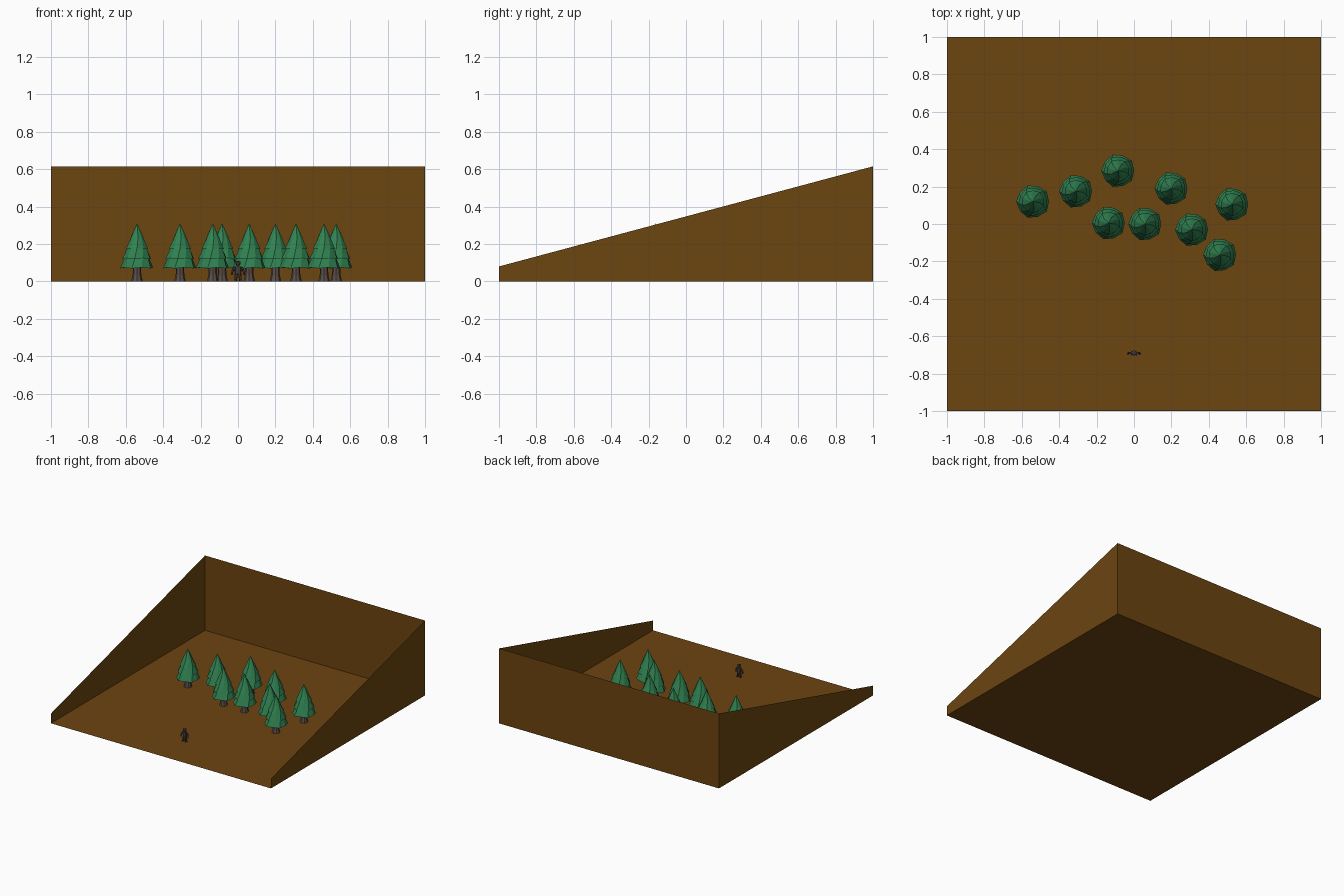
import bpy, bmesh, math
from mathutils import Vector

if "Cube" in bpy.data.objects:
    bpy.data.objects.remove(bpy.data.objects["Cube"])


def material(name, rgb):
    m = bpy.data.materials.new(name)
    m.diffuse_color = (*rgb, 1)
    m.use_nodes = True
    m.node_tree.nodes["Principled BSDF"].inputs["Base Color"].default_value = m.diffuse_color
    return m


BROWN = material("earth brown", (0.150, 0.058, 0.005))
GREEN = material("pine green", (0.030, 0.220, 0.082))
BARK = material("bark grey", (0.105, 0.075, 0.062))
CLOTH = material("dark cloth", (0.060, 0.050, 0.048))
SKIN = material("reddish skin", (0.130, 0.055, 0.038))


def add(name, mesh, mat, loc=(0, 0, 0), rot=0):
    ob = bpy.data.objects.new(name, mesh)
    bpy.context.collection.objects.link(ob)
    if not mesh.materials:
        mesh.materials.append(mat)
    ob.location = loc
    ob.rotation_euler.z = rot
    return ob


def panel(name, pts):
    me = bpy.data.meshes.new(name)
    me.from_pydata(pts, [], [tuple(range(len(pts)))])
    return add(name, me, BROWN)


def lathe(name, profile, sides, twist=0.0, jag=0.0):
    """Rings of (radius, z); radius 0 closes to a point."""
    bm = bmesh.new()
    rings = []
    for k, (r, z) in enumerate(profile):
        if r == 0:
            rings.append([bm.verts.new((0, 0, z))])
            continue
        ring = []
        for i in range(sides):
            a = 2 * math.pi * (i + twist * (k // 2)) / sides
            s = jag if i % 2 else -jag
            ring.append(bm.verts.new((r * (1 + s) * math.cos(a),
                                      r * (1 + s) * math.sin(a), z - s * r)))
        rings.append(ring)
    for a, b in zip(rings, rings[1:]):
        for i in range(sides):
            j = (i + 1) % sides
            if len(a) == 1:
                bm.faces.new((a[0], b[j], b[i]))
            elif len(b) == 1:
                bm.faces.new((a[i], a[j], b[0]))
            else:
                bm.faces.new((a[i], a[j], b[j], b[i]))
    bmesh.ops.recalc_face_normals(bm, faces=bm.faces)
    me = bpy.data.meshes.new(name)
    bm.to_mesh(me)
    bm.free()
    return me


# Open-fronted diorama tray: floor, back wall, sloping side walls
LOW, HIGH = 0.08, 0.615
panel("floor", [(-1, -1, 0), (1, -1, 0), (1, 1, 0), (-1, 1, 0)])
panel("back_wall", [(1, 1, 0), (-1, 1, 0), (-1, 1, HIGH), (1, 1, HIGH)])
panel("right_wall", [(1, -1, 0), (1, 1, 0), (1, 1, HIGH), (1, -1, LOW)])
panel("left_wall", [(-1, 1, 0), (-1, -1, 0), (-1, -1, LOW), (-1, 1, HIGH)])

# Pine trees sharing one trunk and one tiered crown
trunk = lathe("trunk", [(0.031, 0), (0.023, 0.035), (0.021, 0.085)], 8)
crown = lathe("crown", [(0, 0.085), (0.088, 0.072), (0.066, 0.127),
                        (0.077, 0.122), (0.052, 0.180), (0.061, 0.175),
                        (0.034, 0.232), (0.038, 0.228), (0, 0.31)],
              10, twist=0.25, jag=0.03)
SPOTS = [(-0.54, 0.12), (-0.31, 0.175), (-0.085, 0.285), (0.2, 0.19),
         (0.525, 0.105), (-0.135, 0.005), (0.06, 0.0), (0.31, -0.03),
         (0.46, -0.165)]
for n, (x, y) in enumerate(SPOTS, 1):
    add(f"tree_trunk_{n}", trunk, BARK, (x, y, 0))
    add(f"tree_crown_{n}", crown, GREEN, (x, y, 0))

# Small standing figure
FX, FY = 0.0, -0.69


def limb(name, a, b, r1, r2, mat, sides=6):
    a, b = Vector(a), Vector(b)
    bm = bmesh.new()
    bmesh.ops.create_cone(bm, cap_ends=True, segments=sides, radius1=r1,
                          radius2=r2, depth=(b - a).length)
    me = bpy.data.meshes.new(name)
    bm.to_mesh(me)
    bm.free()
    ob = add(name, me, mat, (a + b) / 2 + Vector((FX, FY, 0)))
    ob.rotation_euler = (b - a).to_track_quat('Z', 'Y').to_euler()
    return ob


for side, s in (("left", -1), ("right", 1)):
    limb(f"{side}_leg", (s * 0.013, 0, 0.004), (s * 0.009, 0, 0.045),
         0.007, 0.009, CLOTH)
    limb(f"{side}_foot", (s * 0.013, 0.006, 0.005), (s * 0.014, -0.013, 0.005),
         0.006, 0.005, CLOTH)
    limb(f"{side}_upper_arm", (s * 0.018, 0, 0.075), (s * 0.029, 0, 0.057),
         0.007, 0.006, CLOTH)
    limb(f"{side}_forearm", (s * 0.029, 0, 0.057), (s * 0.032, -0.004, 0.042),
         0.006, 0.005, CLOTH)
    limb(f"{side}_hand", (s * 0.032, -0.004, 0.042), (s * 0.033, -0.005, 0.034),
         0.005, 0.004, SKIN)
torso = limb("torso", (0, 0, 0.040), (0, 0, 0.080), 0.016, 0.021, CLOTH, 8)
torso.scale.y = 0.6
limb("neck", (0, 0, 0.078), (0, 0, 0.086), 0.007, 0.007, SKIN)
add("head", lathe("head", [(0, 0.082), (0.009, 0.085), (0.013, 0.093),
                           (0.012, 0.102), (0, 0.106)], 8), SKIN, (FX, FY, 0))
add("cap", lathe("cap", [(0.014, 0.099), (0.013, 0.105), (0, 0.111)], 8),
    CLOTH, (FX, FY, 0))
